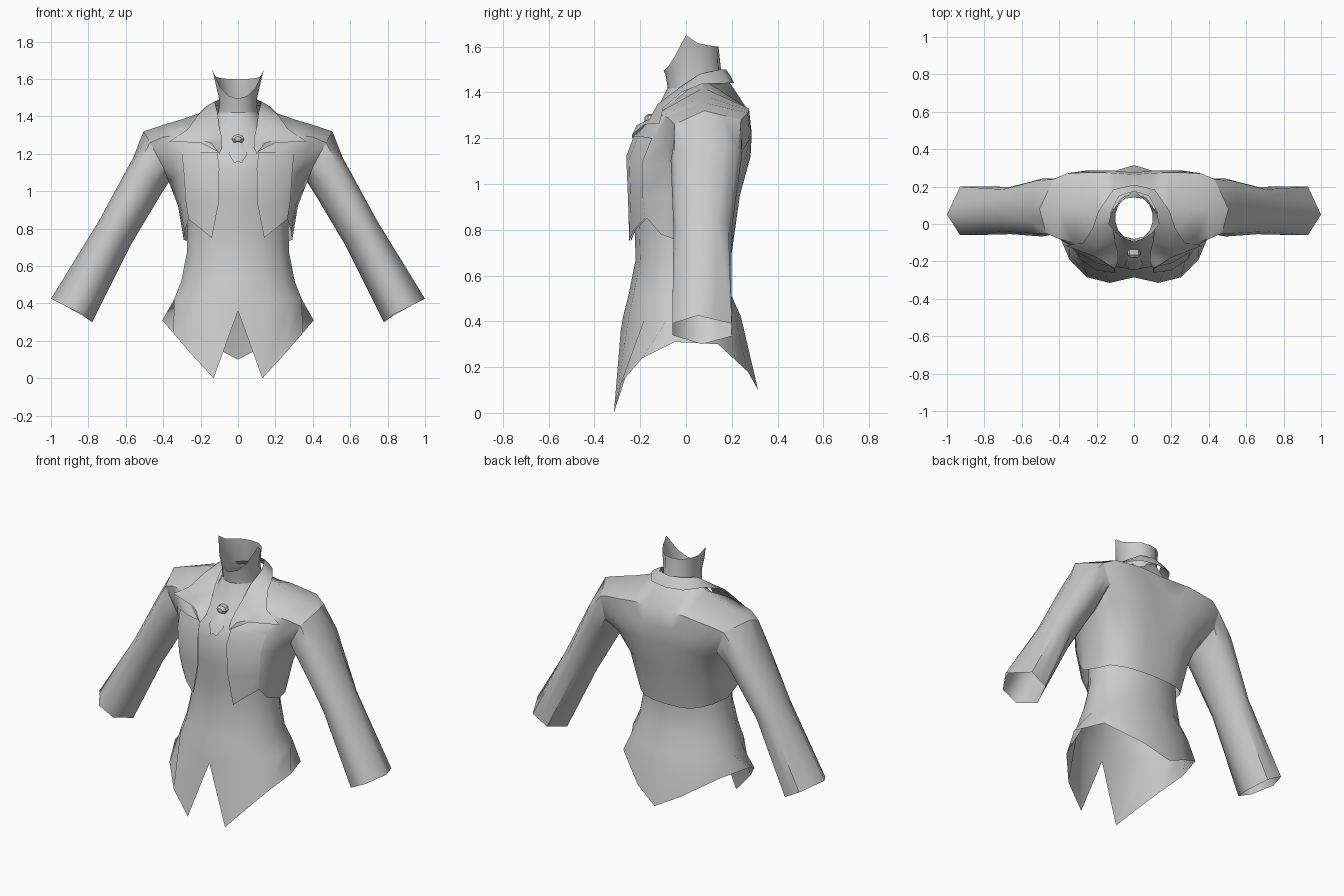
import bpy, bmesh, math
from mathutils import Vector

grey = bpy.data.materials.new("cloth grey")
grey.diffuse_color = (0.6, 0.6, 0.6, 1)


def make(name, grids, closed=False, angle=50):
    """Right half made of point grids, welded and mirrored across x."""
    bm = bmesh.new()
    for rows in grids:
        vs = [[bm.verts.new(p) for p in r] for r in rows]
        for a, b in zip(vs, vs[1:]):
            n = len(a)
            for i in range(n if closed else n - 1):
                j = (i + 1) % n
                bm.faces.new((a[i], a[j], b[j], b[i]))
    bmesh.ops.remove_doubles(bm, verts=bm.verts, dist=0.001)
    bmesh.ops.recalc_face_normals(bm, faces=bm.faces)
    me = bpy.data.meshes.new(name)
    bm.to_mesh(me)
    bm.free()
    ob = bpy.data.objects.new(name, me)
    bpy.context.collection.objects.link(ob)
    me.materials.append(grey)
    m = ob.modifiers.new("mirror", 'MIRROR')
    m.use_clip = True
    bpy.ops.object.select_all(action='DESELECT')
    ob.select_set(True)
    bpy.context.view_layer.objects.active = ob
    bpy.ops.object.shade_smooth_by_angle(angle=math.radians(angle))
    return ob


def half_ring(z, rx, yf, yb, n=8):
    """Half oval from centre front to centre back."""
    out = []
    for i in range(n):
        t = math.pi * i / (n - 1)
        out.append((rx * math.sin(t) ** 0.9 if 0 < i < n - 1 else 0,
                    (yf + yb) / 2 - (yb - yf) / 2 * math.cos(t), z))
    return out


# vest: pointed hem, flared skirt, waist, chest, neck base
hem = [(0, -.285, .36), (.13, -.315, .0), (.25, -.285, .13), (.345, -.19, .24),
       (.405, -.05, .31), (.34, .14, .30), (.15, .27, .18), (0, .315, .10)]
levels = [(.42, .35, -.275, .24), (.52, .31, -.25, .195), (.67, .28, -.22, .18),
          (.82, .275, -.225, .185), (.96, .28, -.235, .2), (1.12, .29, -.245, .23),
          (1.21, .28, -.205, .23), (1.28, .22, -.15, .22), (1.36, .14, -.11, .19),
          (1.42, .108, -.08, .165)]
make("vest", [[hem] + [half_ring(*l) for l in levels]])

# neck collar: standing tube with two raised points
rim = [(0, -.098, 1.495), (.05, -.08, 1.51), (.095, -.05, 1.555), (.137, 0, 1.65),
       (.125, .05, 1.615), (.095, .1, 1.605), (.05, .135, 1.60), (0, .142, 1.60)]
make("neck_collar", [[half_ring(1.42, .108, -.08, .165),
                      half_ring(1.48, .1, -.09, .155), rim]])

# jacket body: front and back grids meeting at the side and along the shoulder
shoulder = [(.12, .07, 1.46), (.2, .075, 1.42), (.3, .08, 1.385),
            (.4, .08, 1.355), (.505, .08, 1.32)]
front = [
    [(.14, -.24, .75), (.20, -.22, .80), (.265, -.17, .85), (.285, -.11, .78), (.29, 0, .74)],
    [(.105, -.245, .93), (.2, -.235, .94), (.28, -.18, .95), (.31, -.08, .93), (.32, .06, .92)],
    [(.10, -.253, 1.12), (.2, -.24, 1.11), (.29, -.18, 1.1), (.34, -.08, 1.08), (.37, .09, 1.05)],
    [(.11, -.22, 1.21), (.2, -.2, 1.21), (.3, -.14, 1.2), (.36, -.09, 1.18), (.40, -.05, 1.13)],
    [(.10, -.155, 1.28), (.2, -.14, 1.3), (.32, -.1, 1.3), (.4, -.08, 1.29), (.47, -.05, 1.26)],
    shoulder]
back = [
    [(0, .20, .70), (.09, .195, .70), (.16, .18, .705), (.21, .15, .715), (.26, .1, .73), (.29, 0, .74)],
    [(0, .235, .95), (.1, .235, .95), (.17, .22, .945), (.23, .19, .94), (.29, .14, .93), (.32, .06, .92)],
    [(0, .275, 1.12), (.1, .282, 1.12), (.18, .28, 1.12), (.26, .26, 1.1), (.33, .2, 1.07), (.37, .09, 1.05)],
    [(0, .275, 1.22), (.1, .285, 1.22), (.18, .287, 1.22), (.26, .285, 1.21), (.33, .275, 1.19), (.39, .25, 1.15)],
    [(0, .265, 1.33), (.1, .272, 1.33), (.18, .275, 1.33), (.26, .275, 1.32), (.36, .27, 1.31), (.43, .24, 1.28)],
    [(0, .18, 1.46)] + shoulder]
make("jacket_body", [front, back])

# front panels laid over the jacket
make("front_panel", [[[(x, y - .008, z) for x, y, z in r[:3]] for r in front[:4]]])


# sleeves: six-sided at the ends, rounded in between
def refine(ring, rounded):
    out, n = [], len(ring)
    for i in range(n):
        a, b, c, d = (Vector(ring[(i + k) % n]) for k in (-1, 0, 1, 2))
        out += [b, (9 * (b + c) - a - d) / 16 if rounded else (b + c) / 2]
    return out


armhole = [shoulder[4], back[4][5], back[3][5], front[2][4], front[3][4], front[4][4]]
upper = [(.56, .09, 1.18), (.53, .23, 1.15), (.45, .22, 1.06), (.42, .08, .97), (.45, -.05, 1.05), (.53, -.05, 1.15)]
elbow = [(.745, .08, .84), (.70, .185, .82), (.62, .185, .77), (.575, .07, .71), (.62, -.04, .77), (.70, -.04, .82)]
cuff = [(1, .05, .425), (.93, .2, .39), (.83, .2, .335), (.78, .07, .30), (.83, -.06, .34), (.93, -.06, .39)]
make("sleeve", [[refine(armhole, False), refine(upper, True), refine(elbow, True),
                 refine(cuff, False)]], closed=True)

# folded collar running down into leaf-shaped lapels
edges = [((0, .175, 1.50), (0, .21, 1.44)), ((.08, .15, 1.50), (.11, .185, 1.44)),
         ((.125, .06, 1.48), (.19, .07, 1.437)), ((.11, -.03, 1.42), (.22, -.02, 1.40)),
         ((.10, -.1, 1.345), (.27, -.10, 1.33)), ((.085, -.155, 1.28), (.37, -.115, 1.265)),
         ((.085, -.2, 1.235), (.2, -.18, 1.26)), ((.10, -.235, 1.2), (.115, -.235, 1.215))]
strip = []
for k, (a, b) in enumerate(edges):
    a, b = Vector(a), Vector(b)
    bulge = Vector((0, -.025, .01)) if 3 < k < 7 else Vector((0, 0, .004))
    strip.append([a, (a + b) / 2 + bulge, b])
make("lapel_collar", [strip])

# neck brooch with small cravat folds under it
make("cravat_fold", [[[(0, -.17, 1.27), (.02, -.165, 1.26)],
                      [(0, -.215, 1.22), (.05, -.215, 1.2)],
                      [(0, -.245, 1.16), (.02, -.245, 1.15)]]])


def oct_ring(r, y):
    return [(r * math.sin(math.pi * i / 4), y, 1.28 + .75 * r * math.cos(math.pi * i / 4))
            for i in range(5)]


make("brooch", [[oct_ring(.034, -.135), oct_ring(.034, -.165), oct_ring(.018, -.18),
                 oct_ring(0.0012, -.182)]], angle=30)
